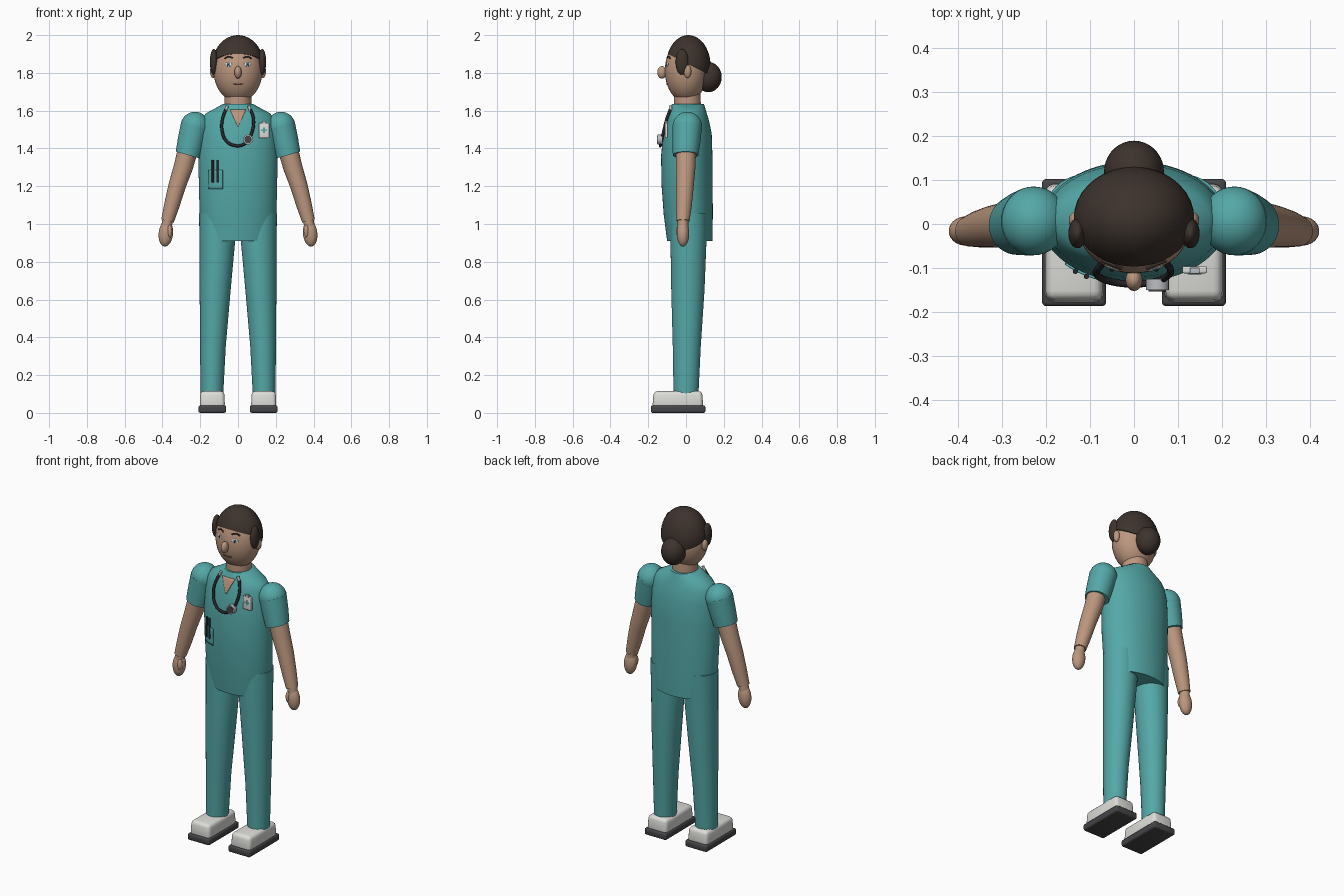
import bpy, bmesh
from math import sin, cos, pi, sqrt, radians
from mathutils import Vector, Matrix

cube = bpy.data.objects.get("Cube")
if cube:
    bpy.data.objects.remove(cube, do_unlink=True)


def material(name, *rgb):
    m = bpy.data.materials.new(name)
    m.use_nodes = True
    m.diffuse_color = (*rgb, 1)
    m.node_tree.nodes["Principled BSDF"].inputs["Base Color"].default_value = (*rgb, 1)
    return m


SKIN = material("skin", .50, .31, .21)
HAIR = material("dark brown hair", .047, .033, .026)
TEAL = material("teal cloth", .09, .39, .39)
WHITE = material("white", .72, .73, .69)
SOLE = material("dark grey rubber", .06, .06, .065)
BLACK = material("black", .02, .02, .024)
METAL = material("light metal", .5, .52, .54)
IRIS = material("blue grey iris", .10, .24, .30)
LIP = material("lip brown", .22, .09, .07)


def finish(name, bm, mat, angle=40):
    bmesh.ops.recalc_face_normals(bm, faces=bm.faces)
    me = bpy.data.meshes.new(name)
    bm.to_mesh(me)
    bm.free()
    me.polygons.foreach_set("use_smooth", [True] * len(me.polygons))
    me.set_sharp_from_angle(angle=radians(angle))
    me.materials.append(mat)
    ob = bpy.data.objects.new(name, me)
    bpy.context.scene.collection.objects.link(ob)
    return ob


def loft(name, rings, mat, tilt=0, n=40):
    """Capped body through elliptical rings (x, y, z, rx, ry)."""
    bm = bmesh.new()
    loops = []
    for x, y, z, rx, ry in rings:
        loop = []
        for i in range(n):
            a = 2 * pi * i / n
            u = rx * cos(a)
            loop.append(bm.verts.new((x + u * cos(tilt), y + ry * sin(a), z + u * sin(tilt))))
        loops.append(loop)
    for a, b in zip(loops, loops[1:]):
        for i in range(n):
            j = (i + 1) % n
            bm.faces.new((a[i], a[j], b[j], b[i]))
    bm.faces.new(loops[0])
    bm.faces.new(loops[-1])
    return finish(name, bm, mat)


def ball(name, c, r, mat, rot=None, cut=None):
    """Ellipsoid, optionally turned, or cut off below a plane."""
    bm = bmesh.new()
    m = Matrix.Translation(c) @ (rot or Matrix()) @ Matrix.Diagonal((*r, 1))
    bmesh.ops.create_uvsphere(bm, u_segments=36, v_segments=24, radius=1, matrix=m)
    if cut:
        bmesh.ops.bisect_plane(bm, geom=bm.verts[:] + bm.edges[:] + bm.faces[:],
                               plane_co=cut[0], plane_no=cut[1], clear_inner=True)
        bmesh.ops.holes_fill(bm, edges=[e for e in bm.edges if e.is_boundary])
    return finish(name, bm, mat)


def box(name, c, size, mat, bevel=0, taper=1):
    bm = bmesh.new()
    bmesh.ops.create_cube(bm, size=1, matrix=Matrix.Diagonal((*size, 1)))
    for v in bm.verts:
        if v.co.z > 0:
            v.co.x *= taper
            v.co.y *= taper
    if bevel:
        bmesh.ops.bevel(bm, geom=bm.edges[:], offset=bevel, segments=3, profile=.5,
                        affect='EDGES', clamp_overlap=True)
    bmesh.ops.translate(bm, verts=bm.verts, vec=c)
    return finish(name, bm, mat)


def rod(name, a, b, r, mat):
    a, b = Vector(a), Vector(b)
    bm = bmesh.new()
    m = Matrix.Translation((a + b) / 2) @ (b - a).to_track_quat('Z', 'Y').to_matrix().to_4x4()
    bmesh.ops.create_cone(bm, cap_ends=True, segments=24, radius1=r, radius2=r,
                          depth=(b - a).length, matrix=m)
    return finish(name, bm, mat)


def cord(name, pts, r, mat):
    cu = bpy.data.curves.new(name, 'CURVE')
    cu.dimensions = '3D'
    cu.bevel_depth, cu.bevel_resolution, cu.use_fill_caps = r, 3, True
    sp = cu.splines.new('BEZIER')
    sp.bezier_points.add(len(pts) - 1)
    for p, co in zip(sp.bezier_points, pts):
        p.co = co
        p.handle_left_type = p.handle_right_type = 'AUTO'
    cu.materials.append(mat)
    ob = bpy.data.objects.new(name, cu)
    bpy.context.scene.collection.objects.link(ob)


# Tunic rings: z, half width, half depth, centre y
TUNIC = [(.91, .185, .12, .02), (1.05, .203, .13, .012), (1.2, .207, .135, .006),
         (1.36, .210, .136, .004), (1.48, .203, .128, .008), (1.55, .192, .113, .008),
         (1.585, .172, .102, .008), (1.61, .125, .094, .009), (1.635, .08, .085, .01)]
loft("tunic", [(0, cy, z, rx, ry) for z, rx, ry, cy in TUNIC], TEAL, n=64)


def chest_y(x, z):
    """Front surface of the tunic."""
    for a, b in zip(TUNIC, TUNIC[1:]):
        if a[0] <= z <= b[0]:
            t = (z - a[0]) / (b[0] - a[0])
            rx, ry, cy = (a[i] + t * (b[i] - a[i]) for i in (1, 2, 3))
            return cy - ry * sqrt(max(0, 1 - (x / rx) ** 2))


def patch(name, cx, z0, z1, w0, w1, lift, mat, n=8):
    """Thin plate following the chest, half width w0 below and w1 above."""
    bm = bmesh.new()
    rows = []
    for i in range(n + 1):
        t = i / n
        z, w = z0 + t * (z1 - z0), w0 + t * (w1 - w0)
        xs = [cx + w * (2 * j / n - 1) for j in range(n + 1)]
        rows.append([bm.verts.new((x, chest_y(x, z) - lift, z)) for x in xs])
    for a, b in zip(rows, rows[1:]):
        for j in range(n):
            bm.faces.new((a[j], a[j + 1], b[j + 1], b[j]))
    ob = finish(name, bm, mat)
    sol = ob.modifiers.new("thickness", 'SOLIDIFY')
    sol.thickness, sol.offset = .006, 0
    return ob


patch("neck_opening", 0, 1.515, 1.605, .001, .042, .002, SKIN)
patch("chest_pocket", -.118, 1.185, 1.285, .037, .037, .004, TEAL)
for x in (-.133, -.108):
    y = chest_y(x, 1.28) - .008
    rod("pen", (x, y, 1.22), (x, y, 1.34), .006, BLACK)

# Badge with clip and cross
box("badge", (.138, -.104, 1.495), (.056, .016, .08), WHITE, .004)
box("badge_clip", (.138, -.106, 1.538), (.022, .014, .014), METAL, .002)
for w, h in ((.03, .009), (.009, .03)):
    box("badge_cross", (.138, -.1125, 1.497), (w, .004, h), TEAL)

# Stethoscope
loop = [(-.066, 1.605), (-.083, 1.55), (-.085, 1.5), (-.062, 1.44), (-.02, 1.416),
        (.027, 1.42), (.055, 1.447), (.075, 1.49), (.083, 1.55), (.068, 1.605)]
cord("stethoscope_tube", [(x, chest_y(x, z) - .01, z) for x, z in loop], .008, BLACK)
for s in (-1, 1):
    rod("stethoscope_tip", (s * .068, -.083, 1.595), (s * .056, -.082, 1.625), .008, METAL)
rod("chest_piece", (.053, -.125, 1.447), (.053, -.15, 1.447), .026, METAL)
rod("chest_piece_face", (.053, -.148, 1.447), (.053, -.153, 1.447), .02, SOLE)

# Head, neck and hair
HC, HR = Vector((0, 0, 1.812)), Vector((.129, .112, .167))
ball("head", HC, HR, SKIN)
loft("neck", [(0, .008, 1.56, .072, .072), (0, .006, 1.74, .07, .07)], SKIN)
ball("hair_cap", (0, .012, 1.838), (.137, .118, .162), HAIR,
     cut=((0, -.1, 1.903), (0, .447, .894)))
ball("hair_bun", (0, .118, 1.778), (.068, .071, .08), HAIR)
ball("nose", (0, -.127, 1.803), (.019, .025, .033), SKIN)


def face_y(x, z):
    return -HR.y * sqrt(1 - (x / HR.x) ** 2 - ((z - HC.z) / HR.z) ** 2)


def face_disc(name, x, z, rx, rz, lift, mat):
    c = Vector((x, face_y(x, z), z))
    d = c - HC
    no = Vector((d.x / HR.x ** 2, d.y / HR.y ** 2, d.z / HR.z ** 2)).normalized()
    rot = no.to_track_quat('Z', 'Y').to_matrix().to_4x4()
    ball(name, c + no * lift, (rx, rz, .003), mat, rot)


cord("mouth", [(x, face_y(x, z) - .001, z) for x, z in
               ((-.025, 1.742), (0, 1.738), (.025, 1.742))], .003, LIP)

for s, side in ((-1, "right"), (1, "left")):
    # Face sides
    face_disc(side + "_eye", s * .05, 1.845, .019, .011, 0, WHITE)
    face_disc(side + "_iris", s * .05, 1.845, .010, .010, .0015, IRIS)
    face_disc(side + "_pupil", s * .05, 1.845, .005, .005, .004, BLACK)
    cord(side + "_brow", [(s * x, face_y(x, z) - .001, z) for x, z in
                          ((.028, 1.879), (.05, 1.886), (.072, 1.876))], .004, HAIR)
    ball(side + "_ear", (s * .132, .008, 1.808), (.016, .02, .035), SKIN)
    ball(side + "_hair_lock", (s * .128, -.021, 1.858), (.021, .034, .068), HAIR)

    # Arm
    ball(side + "_shoulder", (s * .228, .007, 1.516), (.076, .078, .078), TEAL)
    loft(side + "_sleeve", [(s * .228, .007, 1.52, .076, .078), (s * .247, .003, 1.44, .073, .074),
                            (s * .265, -.002, 1.365, .067, .068)], TEAL, s * .28)
    loft(side + "_arm", [(s * .258, 0, 1.42, .054, .054), (s * .29, -.002, 1.3, .051, .052),
                         (s * .323, -.006, 1.2, .046, .047), (s * .35, -.011, 1.1, .041, .042),
                         (s * .373, -.016, 1.016, .034, .035)], SKIN, s * .24)
    rod(side + "_wrist", (s * .371, -.016, 1.03), (s * .381, -.016, .97), .028, SKIN)
    ball(side + "_hand", (s * .382, -.016, .95), (.038, .033, .07), SKIN,
         Matrix.Rotation(-s * .1, 4, 'Y'))
    ball(side + "_thumb", (s * .362, -.036, .962), (.014, .016, .034), SKIN)

    # Trouser leg
    loft(side + "_trouser_leg", [(s * .138, 0, .1, .06, .066), (s * .133, .004, .35, .068, .074),
                                 (s * .121, .01, .65, .082, .088), (s * .110, .013, .9, .094, .095),
                                 (s * .110, .016, 1.055, .096, .097)], TEAL)

    # Shoe
    box(side + "_sole", (s * .136, -.042, .02), (.146, .289, .04), SOLE, .01)
    box(side + "_shoe", (s * .136, -.043, .07), (.134, .27, .09), WHITE, .02, .95)
